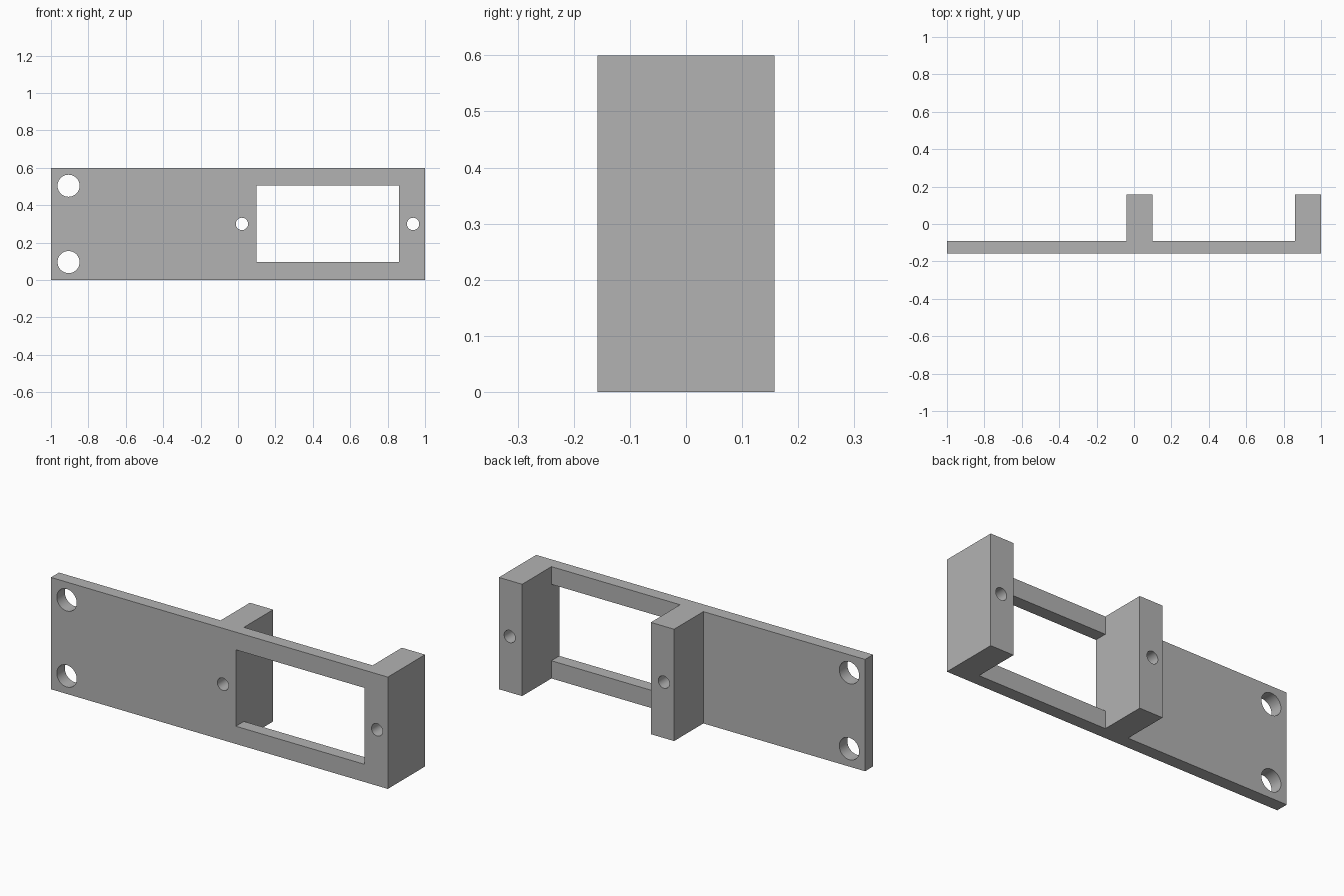
import bpy, bmesh, math
from mathutils import Matrix

if "Cube" in bpy.data.objects:
    bpy.data.objects.remove(bpy.data.objects["Cube"], do_unlink=True)

HEIGHT, FRONT, PLATE_BACK, POST_BACK = 0.6, -0.158, -0.09, 0.158
POST_A, POST_B = (-0.04, 0.098), (0.862, 1.0)

grey = bpy.data.materials.new("plain grey")
grey.use_nodes = True
grey.diffuse_color = (0.45, 0.45, 0.45, 1)
grey.node_tree.nodes["Principled BSDF"].inputs["Base Color"].default_value = (0.45, 0.45, 0.45, 1)


def make_object(name, bm):
    bmesh.ops.recalc_face_normals(bm, faces=bm.faces)
    mesh = bpy.data.meshes.new(name)
    bm.to_mesh(mesh)
    bm.free()
    mesh.materials.append(grey)
    obj = bpy.data.objects.new(name, mesh)
    bpy.context.collection.objects.link(obj)
    return obj


# Bracket body: plan outline of plate with two posts, extruded upward
outline = [(-1, FRONT), (1, FRONT), (1, POST_BACK), (POST_B[0], POST_BACK),
           (POST_B[0], PLATE_BACK), (POST_A[1], PLATE_BACK), (POST_A[1], POST_BACK),
           (POST_A[0], POST_BACK), (POST_A[0], PLATE_BACK), (-1, PLATE_BACK)]
bm = bmesh.new()
base = bm.faces.new([bm.verts.new((x, y, 0)) for x, y in outline])
top = bmesh.ops.extrude_face_region(bm, geom=[base])["geom"]
bmesh.ops.translate(bm, vec=(0, 0, HEIGHT), verts=[v for v in top if isinstance(v, bmesh.types.BMVert)])
bracket = make_object("servo_bracket", bm)


def cut(name, bm):
    cutter = make_object(name, bm)
    cutter.hide_render = True
    mod = bracket.modifiers.new(name, "BOOLEAN")
    mod.operation = "DIFFERENCE"
    mod.solver = "EXACT"
    mod.object = cutter
    bpy.context.view_layer.objects.active = bracket
    bpy.ops.object.modifier_apply(modifier=name)
    bpy.data.objects.remove(cutter, do_unlink=True)


# Rectangular window between the posts, through the plate only
bm = bmesh.new()
width = POST_B[0] - POST_A[1]
bmesh.ops.create_cube(bm, size=1, matrix=Matrix.Translation(((POST_A[1] + POST_B[0]) / 2, 0, HEIGHT / 2))
                      @ Matrix.Diagonal((width, 1, 0.41, 1)))
cut("window_cutter", bm)

# Mounting holes at the plate end and screw holes through the posts
holes = [(-0.906, 0.096, 0.059), (-0.906, 0.504, 0.059), (0.021, 0.3, 0.033), (0.936, 0.3, 0.033)]
for x, z, radius in holes:
    bm = bmesh.new()
    bmesh.ops.create_cone(bm, cap_ends=True, segments=48, radius1=radius, radius2=radius, depth=1,
                          matrix=Matrix.Translation((x, 0, z)) @ Matrix.Rotation(math.pi / 2, 4, "X"))
    cut("hole_cutter", bm)

bpy.ops.object.select_all(action="DESELECT")
bracket.select_set(True)
bpy.context.view_layer.objects.active = bracket
bpy.ops.object.shade_smooth_by_angle(angle=math.radians(30))
